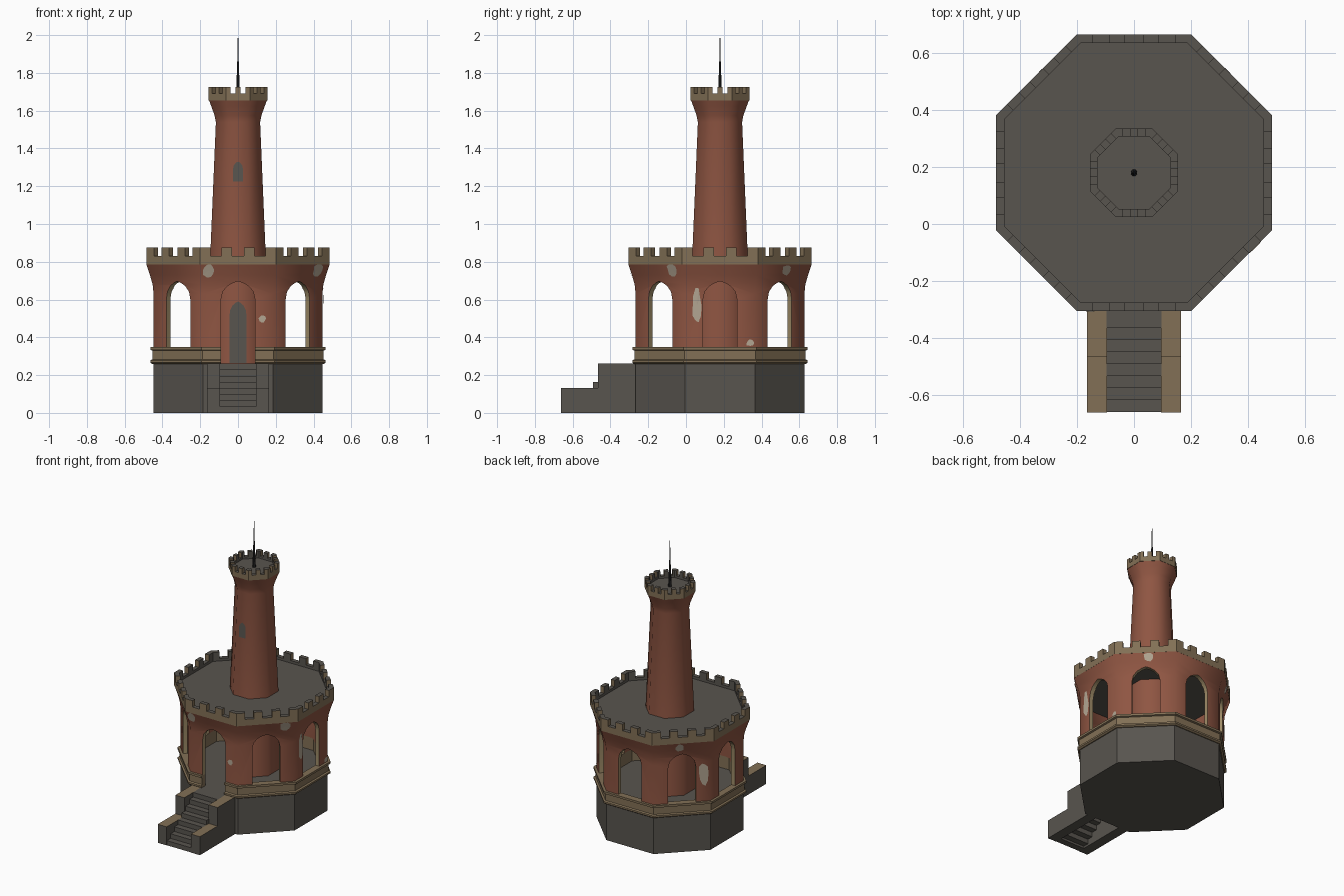
import bpy, bmesh, math, random
from mathutils import Vector

if "Cube" in bpy.data.objects:
    bpy.data.objects.remove(bpy.data.objects["Cube"])

random.seed(4)
CY = 0.18                       # tower axis in y
T = math.tan(math.pi / 8)       # half side / apothem of an octagon


def material(name, r, g, b):
    m = bpy.data.materials.new(name)
    m.diffuse_color = (r, g, b, 1)
    m.use_nodes = True
    m.node_tree.nodes["Principled BSDF"].inputs["Base Color"].default_value = m.diffuse_color
    return m


STONE = material("grey_stone", .098, .089, .077)
BRICK = material("red_brick", .275, .092, .055)
TAN = material("tan_trim", .225, .162, .092)
CREAM = material("pale_reveal", .36, .275, .145)
PLASTER = material("bare_plaster", .45, .38, .29)
IRON = material("dark_iron", .02, .02, .02)


def finish(name, bm, mats, rule=None):
    bmesh.ops.recalc_face_normals(bm, faces=bm.faces)
    me = bpy.data.meshes.new(name)
    bm.to_mesh(me)
    bm.free()
    for m in mats:
        me.materials.append(m)
    ob = bpy.data.objects.new(name, me)
    bpy.context.collection.objects.link(ob)
    if rule:
        for p in me.polygons:
            p.material_index = rule(p)
    return ob


def place(side, u, r, z):
    """Point on octagon side: u along it, r outward. Side 0 is the front."""
    a = -math.pi / 2 + side * math.pi / 4
    return Vector((r * math.cos(a) - u * math.sin(a), CY + r * math.sin(a) + u * math.cos(a), z))


def lathe(name, profile, mats, ring=False, rule=None):
    """Octagonal body from (apothem, z) points; ring closes the profile."""
    bm = bmesh.new()
    loops = [[bm.verts.new(place(s, r * T, r, z)) for s in range(8)] for r, z in profile]
    n = len(loops)
    for i in range(n if ring else n - 1):
        a, b = loops[i], loops[(i + 1) % n]
        for s in range(8):
            t = (s + 1) % 8
            bm.faces.new((a[s], a[t], b[t], b[s]))
    if not ring:
        bm.faces.new(loops[0])
        bm.faces.new(loops[-1])
    return finish(name, bm, mats, rule)


def prism(bm, low, high):
    a = [bm.verts.new(p) for p in low]
    b = [bm.verts.new(p) for p in high]
    bm.faces.new(a)
    bm.faces.new(b)
    for i in range(len(a)):
        j = (i + 1) % len(a)
        bm.faces.new((a[i], a[j], b[j], b[i]))


def box(bm, x0, x1, y0, y1, z0, z1):
    q = [(x0, y0), (x1, y0), (x1, y1), (x0, y1)]
    prism(bm, [(x, y, z0) for x, y in q], [(x, y, z1) for x, y in q])


def arch(w, z0, spring, top):
    right = [(1, 0), (.9, .42), (.62, .74), (.3, .91)]
    pts = [(w * u, spring + (top - spring) * v) for u, v in right]
    return [(-w, z0), (w, z0)] + pts + [(0, top)] + [(-u, z) for u, z in reversed(pts)]


def radius(profile, z):
    for (r0, z0), (r1, z1) in zip(profile, profile[1:]):
        if z0 <= z <= z1:
            return r0 + (r1 - r0) * (z - z0) / (z1 - z0)
    return profile[-1][0]


def plate(name, side, profile, pts, mat):
    """Thin skin lying on one side of an octagonal body."""
    bm = bmesh.new()
    cu = sum(p[0] for p in pts) / len(pts)
    cz = sum(p[1] for p in pts) / len(pts)
    vs = [bm.verts.new(place(side, u, radius(profile, z) + .004, z)) for u, z in pts]
    c = bm.verts.new(place(side, cu, radius(profile, cz) + .004, cz))
    for i in range(len(vs)):
        bm.faces.new((vs[i], vs[(i + 1) % len(vs)], c))
    return finish(name, bm, [mat])


def cut(ob, cutter):
    m = ob.modifiers.new("openings", 'BOOLEAN')
    m.operation, m.solver, m.object = 'DIFFERENCE', 'EXACT', cutter
    dg = bpy.context.evaluated_depsgraph_get()
    me = bpy.data.meshes.new_from_object(ob.evaluated_get(dg))
    ob.modifiers.clear()
    ob.data = me
    bpy.data.objects.remove(cutter)


def opening_cutter(sides):
    bm = bmesh.new()
    pts = arch(.09, .2, .6, .697)
    for s in sides:
        prism(bm, [place(s, u, .36, z) for u, z in pts], [place(s, u, .56, z) for u, z in pts])
    ob = finish("opening_cutter", bm, [])
    ob.hide_render = True
    return ob


def smooth(ob):
    bpy.ops.object.select_all(action='DESELECT')
    ob.select_set(True)
    bpy.context.view_layer.objects.active = ob
    bpy.ops.object.shade_smooth_by_angle(angle=math.radians(50))


def outer_tan(p):
    out = Vector((p.center.x, p.center.y - CY, 0)).normalized()
    return 1 if p.normal.z > .5 or p.normal.dot(out) < -.5 else 0


def battlement(name, ro, ri, z0, z1, z2, cuts):
    """Parapet ring with merlons; cuts are merlon spans as side fractions."""
    lathe(name + "_parapet", [(ri, z0), (ro, z0), (ro, z1), (ri, z1)], [TAN, STONE], True, outer_tan)
    bm = bmesh.new()
    for s in range(8):
        for a, b in cuts:
            q = [(a * ro * T, ro), (b * ro * T, ro),
                 (ri * T if b == 1 else b * ro * T, ri), (-ri * T if a == -1 else a * ro * T, ri)]
            prism(bm, [place(s, u, r, z1) for u, r in q], [place(s, u, r, z2) for u, r in q])
    finish(name + "_merlons", bm, [TAN, STONE], outer_tan)


# Plinth and moulded trim band, notched at the doorway
lathe("plinth", [(.447, 0), (.447, .262)], [STONE])
band = lathe("trim_band", [(.417, .258), (.453, .258), (.464, .266), (.464, .278), (.453, .283),
                           (.453, .33), (.464, .334), (.464, .349), (.417, .349)], [TAN], True)
cut(band, opening_cutter([0]))

# Arcaded brick wall with flared top
WALL = [(.447, .345), (.447, .63), (.452, .68), (.466, .73), (.485, .787)]
wall = lathe("arcade_wall", WALL + [(.455, .787), (.417, .66), (.417, .345)], [BRICK, CREAM], True)
cut(wall, opening_cutter(range(8)))
for p in wall.data.polygons:
    dirs = [place(s, 0, 1, 0) - Vector((0, CY, 0)) for s in range(8)]
    d = max(dirs, key=lambda v: v.dot(p.center - Vector((0, CY, 0))))
    reveal = abs(p.normal.dot(d)) < .3 and .36 < p.center.z < .75
    p.material_index = 1 if reveal else 0
smooth(wall)

# Main roof and battlement
lathe("roof_deck", [(.452, .782), (.458, .812)], [STONE])
battlement("main", .485, .455, .785, .83, .875, [(-1, -.72), (-.43, -.16), (.16, .43), (.72, 1)])

# Tapered brick tower running down inside as the core
TOWER = [(.155, .262), (.147, .83), (.117, 1.54), (.124, 1.575), (.142, 1.625), (.155, 1.66)]
smooth(lathe("tower", TOWER, [BRICK]))
lathe("tower_deck", [(.135, 1.655), (.135, 1.675)], [STONE])
battlement("tower", .155, .128, 1.655, 1.69, 1.725, [(-1, -.62), (-.22, .22), (.62, 1)])
lathe("spire", [(.011, 1.67), (.008, 1.75), (.004, 1.86), (.001, 2.0)], [IRON])

# Door and tower window
plate("door", 0, TOWER, arch(.046, .263, .51, .59), STONE)
plate("tower_window", 0, TOWER, arch(.026, 1.225, 1.29, 1.33), STONE)

# Patches of missing brick: side, u, z, half width, half height
patches = [(0, -.155, .755, .035, .038), (0, .13, .5, .02, .022), (1, .12, .755, .04, .036),
           (2, -.122, .57, .026, .09), (2, .16, .37, .022, .02), (3, .02, .755, .035, .03),
           (5, .14, .54, .036, .085), (5, -.02, .755, .03, .03)]
for i, (s, u, z, w, h) in enumerate(patches):
    pts = []
    for k in range(10):
        a, j = k * math.tau / 10, random.uniform(.75, 1.1)
        pts.append((u + w * j * math.cos(a), min(z + h * j * math.sin(a), .786)))
    plate("plaster_patch_%d" % (i + 1), s, WALL, pts, PLASTER)

# Entrance stairs, open underneath, between two-tier side walls
bm = bmesh.new()
for i in range(8):
    z = .262 * (i + 1) / 8
    y = -.66 + .042 * i
    box(bm, -.097, .097, y, -.26 if i == 7 else y + .046, max(0, z - .05), z)
finish("steps", bm, [STONE])
bm = bmesh.new()
for x0, x1 in ((-.165, -.095), (.095, .165)):
    prof = [(-.662, 0), (-.26, 0), (-.26, .262), (-.465, .262), (-.465, .131), (-.662, .131)]
    prism(bm, [(x0, y, z) for y, z in prof], [(x1, y, z) for y, z in prof])
finish("stair_side_walls", bm, [STONE, TAN], lambda p: 1 if p.normal.z > .5 else 0)
